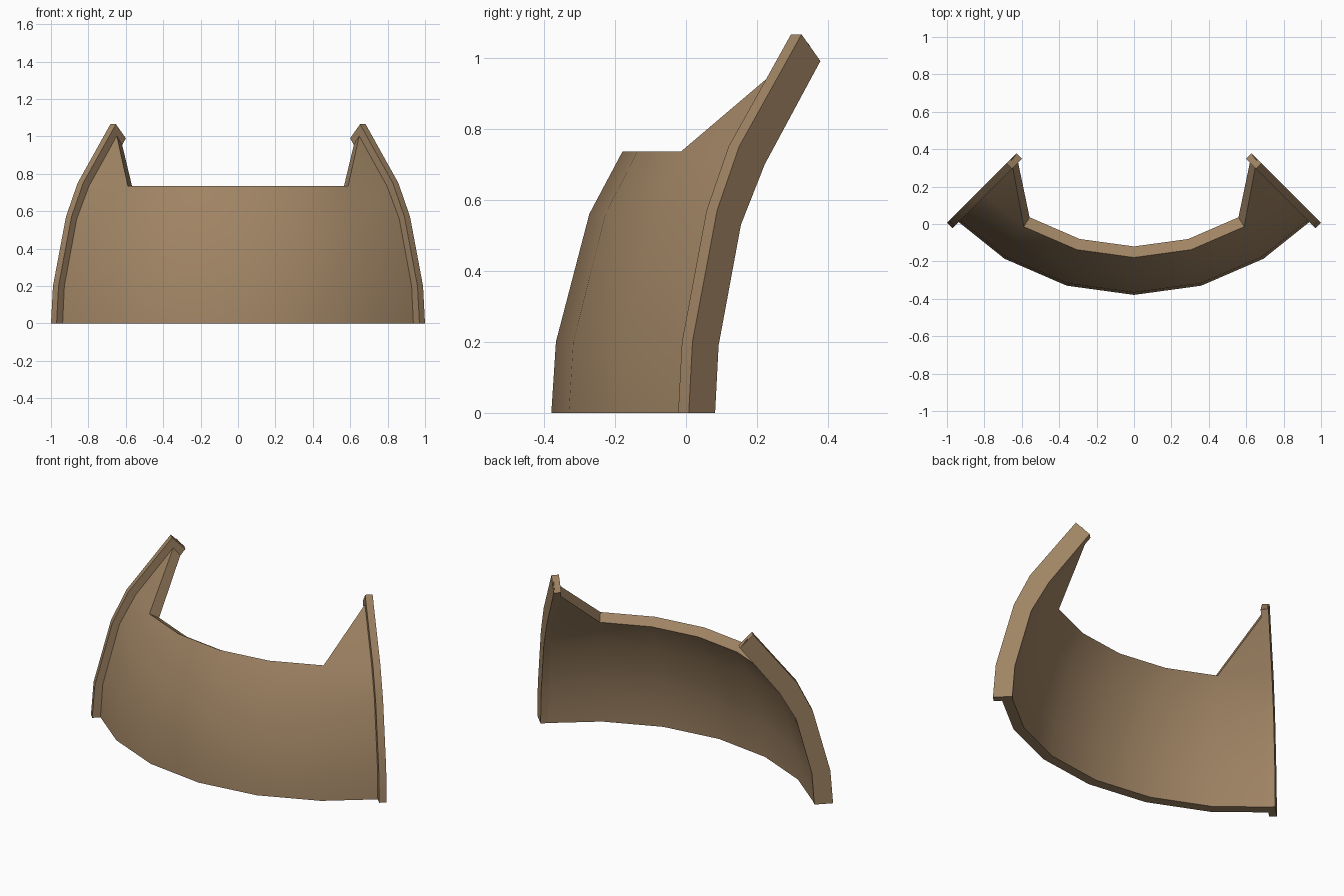
import bpy, bmesh, math

if "Cube" in bpy.data.objects:
    bpy.data.objects.remove(bpy.data.objects["Cube"])

YC = 0.958            # y of the dome axis
S = math.sqrt(0.5)

tan = bpy.data.materials.new("tan_clay")
tan.diffuse_color = (0.35, 0.23, 0.127, 1)
tan.use_nodes = True
tan.node_tree.nodes["Principled BSDF"].inputs["Base Color"].default_value = tan.diffuse_color


def finish(bm, name, smooth):
    bmesh.ops.recalc_face_normals(bm, faces=bm.faces)
    mesh = bpy.data.meshes.new(name)
    bm.to_mesh(mesh)
    bm.free()
    mesh.materials.append(tan)
    ob = bpy.data.objects.new(name, mesh)
    bpy.context.collection.objects.link(ob)
    if smooth:
        bpy.ops.object.select_all(action='DESELECT')
        ob.select_set(True)
        bpy.context.view_layer.objects.active = ob
        bpy.ops.object.shade_smooth_by_angle(angle=math.radians(30))
    return ob


def on_end(side, r, z, t):
    """Point on the 45 degree end plane, shifted sideways by t."""
    return (side * (r + t) * S, YC + (-r + t) * S, z)


# Curved shell wall: meridian profiles (radius, height) swept about the axis
outer = [(1.337, 0), (1.324, .2), (1.23, .56), (1.137, .735), (.898, 1.04)]
inner = [(1.278, 0), (1.264, .19), (1.174, .53), (1.078, .70), (.859, .993)]
STEP = math.radians(15.6)

bm = bmesh.new()


def skin(profile):
    cols = []
    for c in range(-3, 4):
        if abs(c) == 3:      # end columns rise to the tip
            col = [on_end(c / 3, r, z, .03) for r, z in profile]
        else:
            a = c * STEP
            col = [(r * math.sin(a), YC - r * math.cos(a), z) for r, z in profile[:4]]
        cols.append([bm.verts.new(p) for p in col])
    for a, b in zip(cols, cols[1:]):
        for i in range(3):
            bm.faces.new((a[i], b[i], b[i + 1], a[i + 1]))
    # triangular horns at both ends
    bm.faces.new((cols[0][3], cols[1][3], cols[0][4]))
    bm.faces.new((cols[5][3], cols[6][3], cols[6][4]))
    return cols


def rim(cols):
    loop = [c[0] for c in cols] + cols[6][1:]
    loop += [c[3] for c in reversed(cols[1:6])]
    return loop + list(reversed(cols[0][1:]))


lo, li = rim(skin(outer)), rim(skin(inner))
n = len(lo)
for i in range(n):
    j = (i + 1) % n
    bm.faces.new((lo[i], lo[j], li[j], li[i]))
finish(bm, "curved_wall", True)

# Raised ribs along both cut ends
rib_out = [(1.379, 0), (1.364, .2), (1.266, .57), (1.178, .75), (.93, 1.065)]
rib_in = [(1.274, 0), (1.26, .19), (1.171, .53), (1.076, .70), (.855, .99)]
for side, name in ((-1, "left_rib"), (1, "right_rib")):
    bm = bmesh.new()
    rings = []
    for o, i in zip(rib_out, rib_in):
        pts = [(o, -.007), (o, .035), (i, .035), (i, -.007)]
        rings.append([bm.verts.new(on_end(side, p[0], p[1], t)) for p, t in pts])
    for a, b in zip(rings, rings[1:]):
        for k in range(4):
            m = (k + 1) % 4
            bm.faces.new((a[k], a[m], b[m], b[k]))
    bm.faces.new(rings[0])
    bm.faces.new(rings[-1])
    finish(bm, name, True)
